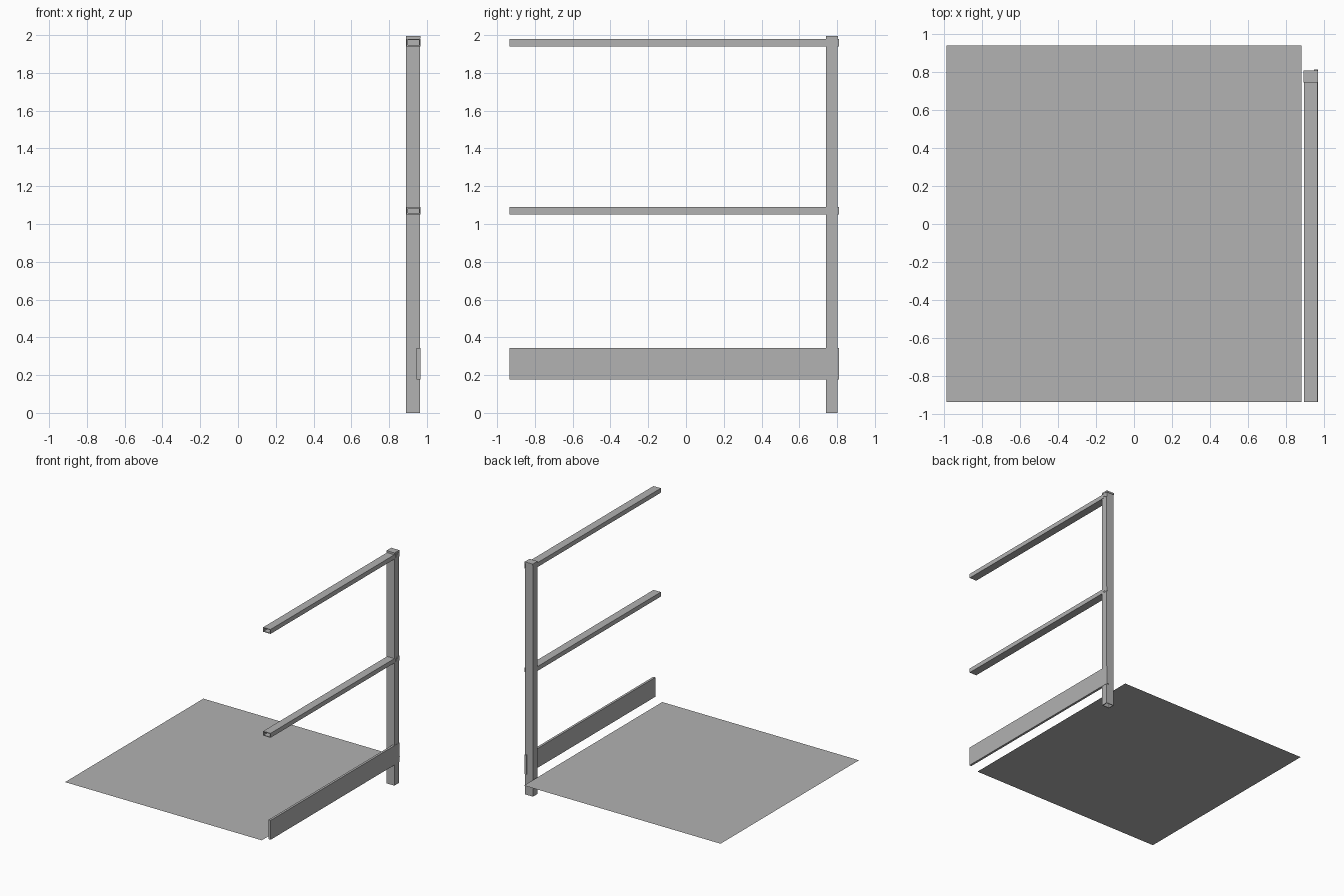
import bpy
import bmesh

old = bpy.data.objects.get("Cube")
if old:
    bpy.data.objects.remove(old, do_unlink=True)

grey = bpy.data.materials.new("light_grey")
grey.use_nodes = True
colour = (0.445, 0.445, 0.445, 1)
grey.diffuse_color = colour
grey.node_tree.nodes["Principled BSDF"].inputs["Base Color"].default_value = colour


def finish(name, bm):
    mesh = bpy.data.meshes.new(name)
    bm.to_mesh(mesh)
    bm.free()
    mesh.materials.append(grey)
    obj = bpy.data.objects.new(name, mesh)
    bpy.context.collection.objects.link(obj)
    return obj


def box(name, x, y, z, open_axis=None, open_signs=(), wall=0.006):
    """Box between (low, high) limits; open ends turn it into a hollow tube."""
    bm = bmesh.new()
    bmesh.ops.create_cube(bm, size=1)
    for v in bm.verts:
        for i, (low, high) in enumerate((x, y, z)):
            v.co[i] = high if v.co[i] > 0 else low
    if open_axis is not None:
        bm.normal_update()
        ends = [f for f in bm.faces
                if any(f.normal[open_axis] * s > 0.9 for s in open_signs)]
        bmesh.ops.delete(bm, geom=ends, context="FACES")
    obj = finish(name, bm)
    if open_axis is not None:
        shell = obj.modifiers.new("wall", "SOLIDIFY")
        shell.thickness = wall
        shell.offset = -1
        shell.use_even_offset = True
    return obj


FRONT, POST_Y = -0.935, (0.742, 0.802)
RAIL_X, OUTER = (0.893, 0.963), 0.963

# Upright post, hollow with an open foot, and its cap
box("post", (0.889, OUTER), POST_Y, (0, 1.985), 2, (-1,))
box("post_cap", (0.889, OUTER + 0.002), (0.742, 0.806), (1.981, 1.995))

# Hollow rails, each with a fixing plate and bolt on the outside of the post
for label, z in (("top", 1.96), ("middle", 1.07)):
    height = (z - 0.019, z + 0.019)
    box(label + "_rail", RAIL_X, (FRONT, POST_Y[0]), height, 1, (-1, 1))
    box(label + "_fixing_plate", (OUTER - 0.002, OUTER + 0.002), (0.742, 0.81), height)
    box(label + "_bolt", (OUTER, OUTER + 0.004), (0.757, 0.783), (z - 0.01, z + 0.01))

# Toe board along the foot of the railing
box("toe_board", (0.945, OUTER + 0.002), (FRONT, 0.81), (0.178, 0.344))

# Thin floor sheet
bm = bmesh.new()
corners = [bm.verts.new((x, y, 0.15)) for x, y in
           ((-0.985, FRONT), (0.88, FRONT), (0.88, 0.938), (-0.985, 0.938))]
bm.faces.new(corners)
finish("floor_sheet", bm)
